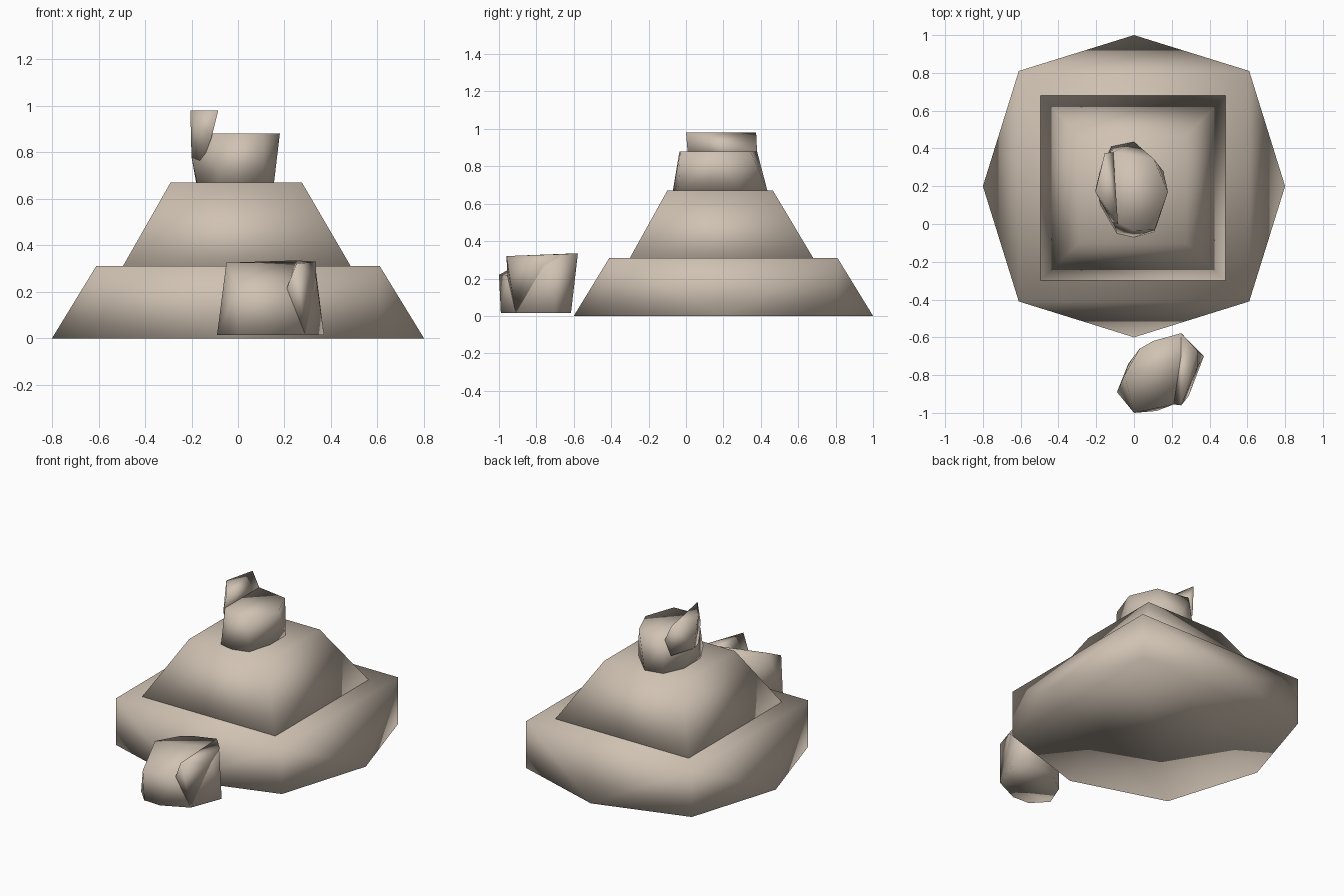
import bpy, bmesh

if "Cube" in bpy.data.objects:
    bpy.data.objects.remove(bpy.data.objects["Cube"])

stone = bpy.data.materials.new("beige stone")
stone.diffuse_color = (0.63, 0.54, 0.45, 1)
stone.use_nodes = True
stone.node_tree.nodes["Principled BSDF"].inputs["Base Color"].default_value = stone.diffuse_color


def hull_object(name, groups):
    """One smooth-shaded object made of convex chunks, one per group of points."""
    mesh = bpy.data.meshes.new(name)
    bm = bmesh.new()
    for pts in groups:
        verts = [bm.verts.new(p) for p in pts]
        res = bmesh.ops.convex_hull(bm, input=verts)
        loose = [v for v in verts if v.is_valid and not v.link_faces]
        bmesh.ops.delete(bm, geom=loose, context='VERTS')
    bmesh.ops.recalc_face_normals(bm, faces=bm.faces)
    for f in bm.faces:
        f.smooth = True
    bm.to_mesh(mesh)
    bm.free()
    mesh.materials.append(stone)
    ob = bpy.data.objects.new(name, mesh)
    bpy.context.collection.objects.link(ob)
    return ob


def rect(x0, x1, y0, y1, z):
    return [(x, y, z) for x in (x0, x1) for y in (y0, y1)]


def at(z, pts):
    return [(x, y, z) for x, y in pts]


# Lower tier: square top over an eight-sided foot
hull_object("lower_tier", [
    rect(-.61, .61, -.41, .81, .31) + rect(-.61, .61, -.41, .81, 0)
    + at(0, [(0, -.6), (.8, .2), (0, 1), (-.8, .2)])])

# Upper tier: truncated pyramid
hull_object("upper_tier", [
    rect(-.495, .485, -.30, .68, .31) + rect(-.29, .275, -.10, .465, .67)])

# Rock on the summit, with a thin raised spur on its left
summit = (at(.67, [(0, -.07), (.11, -.04), (.155, .12), (.155, .28), (0, .435),
                   (-.12, .41), (-.18, .28), (-.177, .1), (-.09, -.05)])
          + at(.88, [(.18, .17), (.105, .345), (-.11, .38), (-.16, .25),
                     (-.11, .02), (0, -.035), (.11, -.03)])
          + [(-.2, .2, .78)])
spur = (at(.98, [(-.205, .17), (-.155, .375), (-.085, 0)])
        + [(-.11, .38, .88), (-.115, .01, .86), (-.2, .2, .78),
           (-.16, .1, .74), (-.15, .37, .78)])
hull_object("summit_rock", [summit, spur])

# Fallen rock in front: main body plus the raised right-hand ridge
body = (at(.015, [(-.09, -.89), (0, -.985), (.12, -.99), (.29, -.91), (.37, -.7),
                  (.25, -.615), (.1, -.64), (-.03, -.74)])
        + [(0, -1, .22), (.21, -.955, .215), (-.05, -.8, .325), (.03, -.66, .325),
           (.1, -.62, .33), (.25, -.578, .335), (.33, -.67, .33),
           (.335, -.76, .27)])
ridge = [(.25, -.96, .32), (.25, -.578, .335), (.335, -.67, .33), (.335, -.76, .27),
         (.21, -.955, .215), (.29, -.91, .015), (.25, -.8, .1)]
hull_object("fallen_rock", [body, ridge])
